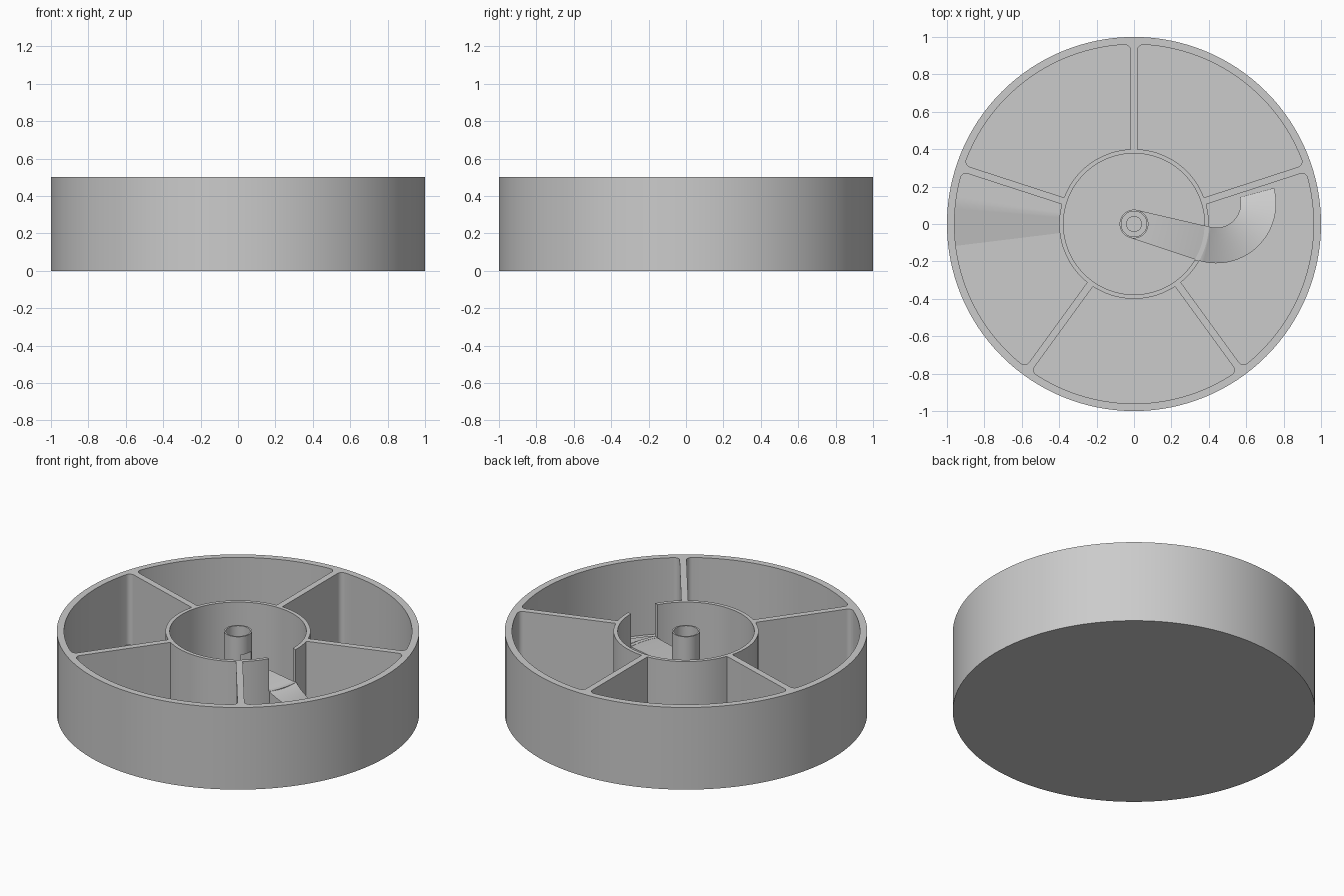
import bpy, bmesh
from math import sin, cos, pi, radians, sqrt, atan2

if "Cube" in bpy.data.objects:
    bpy.data.objects.remove(bpy.data.objects["Cube"])

FLOOR, TOP, CHUTE = 0.04, 0.5, 0.30
RIM, RING_OUT, RING_IN, HALF, FIL = 0.96, 0.40, 0.377, 0.019, 0.03


def finish(bm, name):
    bmesh.ops.recalc_face_normals(bm, faces=bm.faces)
    me = bpy.data.meshes.new(name)
    bm.to_mesh(me)
    bm.free()
    ob = bpy.data.objects.new(name, me)
    bpy.context.collection.objects.link(ob)
    return ob


def prism(name, outline, z0, z1):
    bm = bmesh.new()
    lo = [bm.verts.new((x, y, z0)) for x, y in outline]
    hi = [bm.verts.new((x, y, z1)) for x, y in outline]
    bm.faces.new(lo)
    bm.faces.new(hi)
    n = len(lo)
    for i in range(n):
        j = (i + 1) % n
        bm.faces.new((lo[i], lo[j], hi[j], hi[i]))
    return finish(bm, name)


def loft(name, rails, base):
    """Solid strip: rails = [(left_xy, right_xy, z_top)], vertical sides down to base."""
    bm = bmesh.new()
    rows = [[bm.verts.new(v) for v in ((*a, z), (*b, z), (*b, base), (*a, base))]
            for a, b, z in rails]
    for r, s in zip(rows, rows[1:]):
        for k in range(4):
            m = (k + 1) % 4
            bm.faces.new((r[k], r[m], s[m], s[k]))
    bm.faces.new(rows[0])
    bm.faces.new(rows[-1])
    return finish(bm, name)


def circle(r, n=128):
    return [(r * cos(2 * pi * i / n), r * sin(2 * pi * i / n)) for i in range(n)]


def arc(cx, cy, r, a0, a1, n):
    return [(cx + r * cos(a0 + (a1 - a0) * i / n), cy + r * sin(a0 + (a1 - a0) * i / n))
            for i in range(n + 1)]


def rot(pts, a):
    return [(x * cos(a) - y * sin(a), x * sin(a) + y * cos(a)) for x, y in pts]


def cut(target, cutter):
    m = target.modifiers.new("cut", 'BOOLEAN')
    m.operation, m.solver, m.object = 'DIFFERENCE', 'EXACT', cutter
    bpy.context.view_layer.objects.active = target
    bpy.ops.object.modifier_apply(modifier=m.name)
    bpy.data.objects.remove(cutter)


def smooth(ob):
    bpy.ops.object.select_all(action='DESELECT')
    ob.select_set(True)
    bpy.context.view_layer.objects.active = ob
    bpy.ops.object.shade_smooth_by_angle(angle=radians(30))


# one compartment outline, with rounded outer corners
sector = radians(72)
fy = HALF + FIL
fx = sqrt((RIM - FIL) ** 2 - fy ** 2)
fa = atan2(fy, fx)
corner = arc(fx, fy, FIL, -pi / 2, fa, 6)
mirror = [(x, -y) for x, y in reversed(corner)]
ia = math_a = atan2(HALF, RING_OUT)
pocket = (corner + arc(0, 0, RIM, fa, sector - fa, 26)[1:-1] + rot(mirror, sector)
          + arc(0, 0, RING_OUT, sector - ia, ia, 22))

# tray: solid disc with five compartments and a round middle well
tray = prism("tray", circle(1.0), 0, TOP)
for k in range(5):
    cut(tray, prism("pocket_cutter", rot(pocket, radians(18) + k * sector), FLOOR, 0.7))
cut(tray, prism("well_cutter", circle(RING_IN), FLOOR, 0.7))

# gap in the inner ring where the chute leaves
aim = radians(-16)
cut(tray, prism("gap_cutter", rot([(0.3, -0.094), (0.46, -0.094), (0.46, 0.094), (0.3, 0.094)], aim),
                CHUTE, 0.7))
smooth(tray)

# centre post: tube with a narrower bore lower down and a side outlet
post = prism("centre_post", circle(0.077, 48), 0.02, TOP)
cut(post, prism("mouth_cutter", circle(0.068, 48), 0.42, 0.7))
cut(post, prism("bore_cutter", circle(0.04, 48), CHUTE, 0.7))
cut(post, prism("outlet_cutter", rot([(0, -0.038), (0.12, -0.038), (0.12, 0.038), (0, 0.038)], aim),
                CHUTE, 0.39))
smooth(post)

# chute: straight level arm, then a bend that descends to the next divider
rails = [((0.02, 0.074), (-0.02, -0.074), CHUTE - 0.001)]
N = 32
for i in range(N + 1):
    t = i / N
    a = radians(-106 + 121 * t)
    rails.append(((0.44 + 0.13 * cos(a), 0.11 + 0.13 * sin(a)),
                  (0.44 + 0.32 * cos(a), 0.11 + 0.32 * sin(a)),
                  CHUTE - 0.001 - (CHUTE - 0.05) * t))
smooth(loft("chute", rails, 0.02))

# low ramp in the left compartment
ramp = []
for i in range(13):
    d = 163 + 24 * i / 12
    a = radians(d)
    z = 0.07 - 0.03 * max(0, (d - 173) / 14)
    ramp.append(((0.39 * cos(a), 0.39 * sin(a)), (0.97 * cos(a), 0.97 * sin(a)), z))
smooth(loft("low_ramp", ramp, 0.02))
